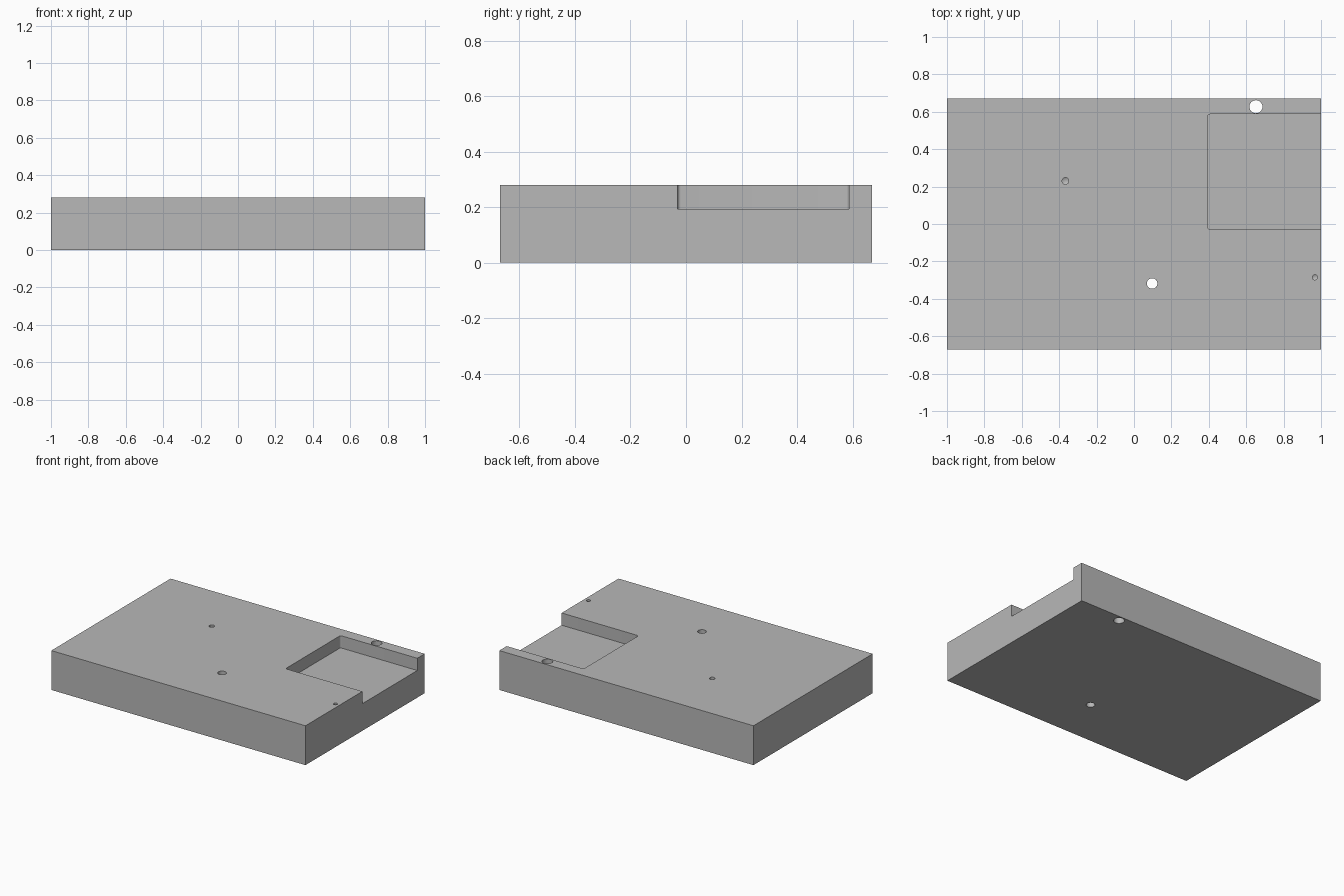
import bpy
import bmesh
from math import cos, sin, pi

default = bpy.data.objects.get("Cube")
if default:
    bpy.data.objects.remove(default, do_unlink=True)

HALF_X, HALF_Y, TOP = 1.0, 0.67, 0.28

grey = bpy.data.materials.new("plain grey")
grey.use_nodes = True
colour = (0.48, 0.48, 0.48, 1)
grey.diffuse_color = colour
grey.node_tree.nodes["Principled BSDF"].inputs["Base Color"].default_value = colour


def prism(name, outline, z0, z1, tip=0.0):
    """Extrude an outline from z0 to z1, optionally with a pointed bottom."""
    bm = bmesh.new()
    low = [bm.verts.new((x, y, z0)) for x, y in outline]
    high = [bm.verts.new((x, y, z1)) for x, y in outline]
    n = len(outline)
    for i in range(n):
        j = (i + 1) % n
        bm.faces.new((low[i], low[j], high[j], high[i]))
    bm.faces.new(high)
    if tip:
        cx = sum(p[0] for p in outline) / n
        cy = sum(p[1] for p in outline) / n
        point = bm.verts.new((cx, cy, z0 - tip))
        for i in range(n):
            bm.faces.new((low[(i + 1) % n], low[i], point))
    else:
        bm.faces.new(low[::-1])
    bmesh.ops.recalc_face_normals(bm, faces=bm.faces)
    mesh = bpy.data.meshes.new(name)
    bm.to_mesh(mesh)
    bm.free()
    mesh.materials.append(grey)
    obj = bpy.data.objects.new(name, mesh)
    bpy.context.collection.objects.link(obj)
    return obj


def circle(x, y, r, n=32):
    return [(x + r * cos(2 * pi * i / n), y + r * sin(2 * pi * i / n)) for i in range(n)]


def rounded_rect(x0, x1, y0, y1, r, steps=6):
    points = []
    corners = ((x1 - r, y1 - r), (x0 + r, y1 - r), (x0 + r, y0 + r), (x1 - r, y0 + r))
    for k, (cx, cy) in enumerate(corners):
        for s in range(steps + 1):
            a = pi / 2 * (k + s / steps)
            points.append((cx + r * cos(a), cy + r * sin(a)))
    return points


# Main block
block = prism("base_block", [(-HALF_X, -HALF_Y), (HALF_X, -HALF_Y),
                             (HALF_X, HALF_Y), (-HALF_X, HALF_Y)], 0, TOP)

# Side pocket, open on the left edge of the block
cutters = [prism("pocket_cutter", rounded_rect(0.395, 1.2, -0.03, 0.587, 0.012), 0.193, 0.5)]

# Through holes
for x, y, r in ((0.652, 0.627, 0.035), (0.097, -0.318, 0.028)):
    cutters.append(prism("through_hole_cutter", circle(x, y, r), -0.1, 0.5))

# Blind drilled holes with a conical bottom
for x, y, r in ((-0.367, 0.23, 0.018), (0.967, -0.285, 0.014)):
    cutters.append(prism("blind_hole_cutter", circle(x, y, r, 24), 0.12, 0.5, tip=r * 0.6))

for cutter in cutters:
    cut = block.modifiers.new(cutter.name, 'BOOLEAN')
    cut.operation = 'DIFFERENCE'
    cut.solver = 'EXACT'
    cut.object = cutter

# Apply the cuts and remove the cutters
bpy.context.view_layer.objects.active = block
block.select_set(True)
for name in [m.name for m in block.modifiers]:
    bpy.ops.object.modifier_apply(modifier=name)
for cutter in cutters:
    bpy.data.objects.remove(cutter, do_unlink=True)
bpy.ops.object.shade_smooth_by_angle(angle=pi / 6)
